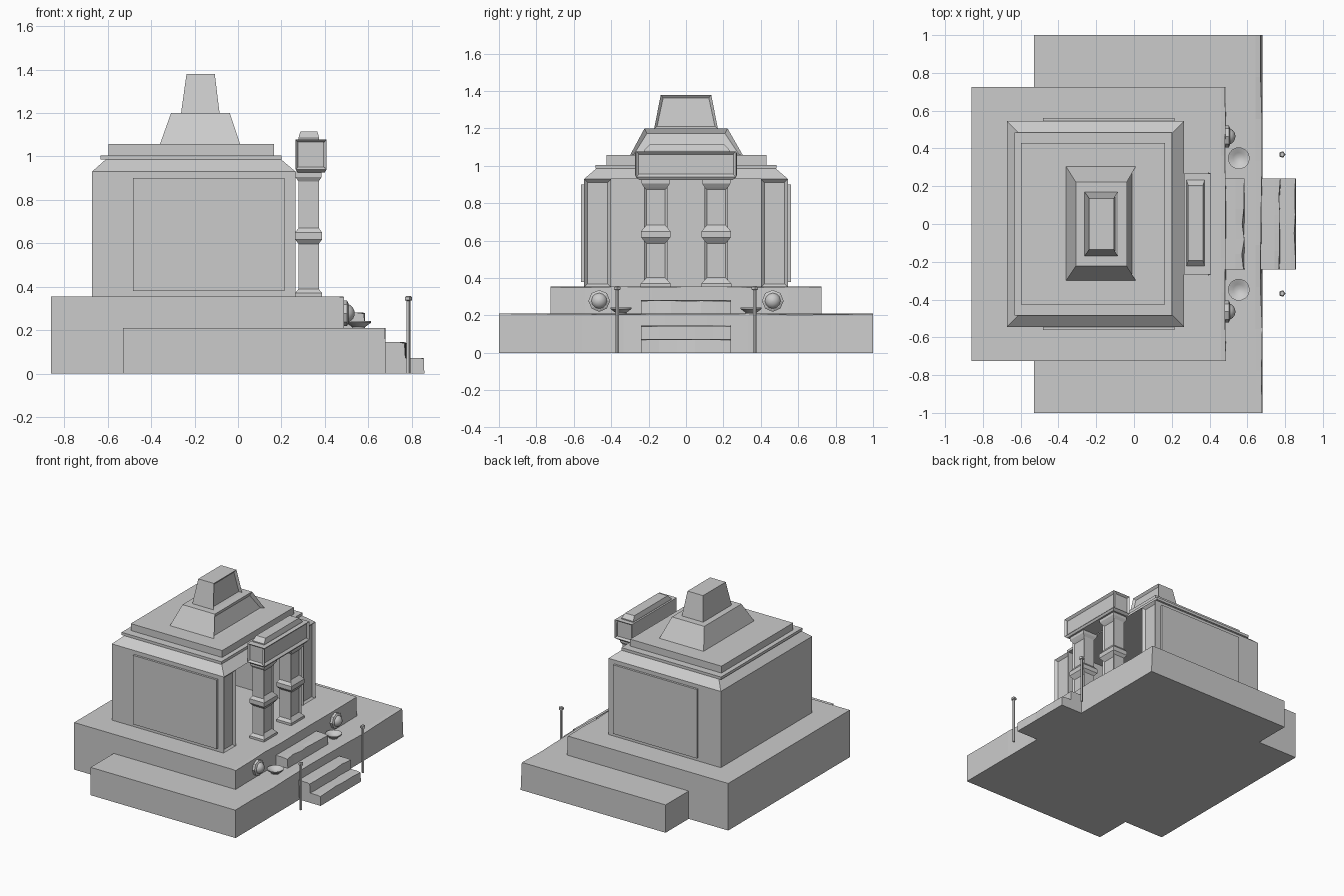
import bpy, bmesh, math, random
from mathutils import Matrix, Vector

if "Cube" in bpy.data.objects:
    bpy.data.objects.remove(bpy.data.objects["Cube"])

random.seed(4)


def finish(bm, name, smooth=False):
    bmesh.ops.recalc_face_normals(bm, faces=bm.faces[:])
    me = bpy.data.meshes.new(name)
    bm.to_mesh(me)
    bm.free()
    ob = bpy.data.objects.new(name, me)
    bpy.context.collection.objects.link(ob)
    if smooth:
        bpy.context.view_layer.objects.active = ob
        ob.select_set(True)
        bpy.ops.object.shade_smooth_by_angle(angle=math.radians(35))
        ob.select_set(False)
    return ob


def recess(bm, direction, thickness, depth, min_height=0.0):
    """Inset and push in every face that looks along direction."""
    bmesh.ops.recalc_face_normals(bm, faces=bm.faces[:])
    bm.normal_update()
    d = Vector(direction)
    for f in [f for f in bm.faces if f.normal.dot(d) > 0.6]:
        zs = [v.co.z for v in f.verts]
        if max(zs) - min(zs) > min_height:
            bmesh.ops.inset_individual(bm, faces=[f], thickness=thickness, depth=0)
            n = f.normal.copy()
            for v in f.verts:
                v.co -= n * depth


def stack(levels):
    """Loft of rectangles: each level is (x0, x1, y0, y1, z)."""
    bm = bmesh.new()
    rings = [[bm.verts.new(p) for p in ((a, c, z), (b, c, z), (b, d, z), (a, d, z))]
             for a, b, c, d, z in levels]
    for r, s in zip(rings, rings[1:]):
        for i in range(4):
            j = (i + 1) % 4
            bm.faces.new((r[i], r[j], s[j], s[i]))
    bm.faces.new(rings[0][::-1])
    bm.faces.new(rings[-1])
    return bm


def worn_block(name, x0, x1, y0, y1, z0, z1, wear, cuts):
    """Box whose upper edge on the +x side is chipped and uneven."""
    bm = bmesh.new()
    rows = []
    for i in range(cuts + 1):
        y = y0 + (y1 - y0) * i / cuts
        dx, dz = random.uniform(0, wear), random.uniform(0, wear * 0.6)
        pts = ((x0, z0), (x1, z0), (x1 - dx, z1 - dz), (x1 - 3 * wear, z1), (x0, z1))
        rows.append([bm.verts.new((x, y, z)) for x, z in pts])
    for r, s in zip(rows, rows[1:]):
        for i in range(5):
            j = (i + 1) % 5
            bm.faces.new((r[i], r[j], s[j], s[i]))
    bm.faces.new(rows[0])
    bm.faces.new(rows[-1][::-1])
    return finish(bm, name)


def lathe(name, profile, sides, location, axis="Z", smooth=False):
    """Turned part from (radius, height) points."""
    bm = bmesh.new()
    rings = [[bm.verts.new((r * math.cos(2 * math.pi * i / sides),
                            r * math.sin(2 * math.pi * i / sides), z))
              for i in range(sides)] for r, z in profile]
    for a, b in zip(rings, rings[1:]):
        for i in range(sides):
            j = (i + 1) % sides
            bm.faces.new((a[i], a[j], b[j], b[i]))
    bm.faces.new(rings[0][::-1])
    bm.faces.new(rings[-1])
    if axis == "X":
        bm.transform(Matrix.Rotation(math.pi / 2, 4, "Y"))
    bm.transform(Matrix.Translation(location))
    return finish(bm, name, smooth)


# Stone platforms and entrance steps
worn_block("lower_platform", -0.53, 0.68, -1, 1, 0, 0.21, 0.012, 9)
worn_block("upper_platform", -0.86, 0.49, -0.725, 0.725, 0, 0.355, 0.01, 8)
worn_block("middle_step", 0.66, 0.775, -0.24, 0.24, 0, 0.145, 0.01, 5)
worn_block("bottom_step", 0.66, 0.858, -0.24, 0.24, 0, 0.073, 0.01, 5)
worn_block("top_step", 0.47, 0.585, -0.24, 0.24, 0.2, 0.282, 0.016, 6)

# Hollow chamber, open to +x, with framed wall ends
plan = [(-0.672, -0.545), (0.265, -0.545), (0.265, -0.4), (-0.53, -0.4),
        (-0.53, 0.4), (0.265, 0.4), (0.265, 0.545), (-0.672, 0.545)]
bm = bmesh.new()
base = bm.faces.new([bm.verts.new((x, y, 0.35)) for x, y in plan])
ext = bmesh.ops.extrude_face_region(bm, geom=[base])
bmesh.ops.translate(bm, vec=(0, 0, 0.58),
                    verts=[g for g in ext["geom"] if isinstance(g, bmesh.types.BMVert)])
bmesh.ops.recalc_face_normals(bm, faces=bm.faces[:])
bm.normal_update()
ends = [f for f in bm.faces if f.normal.x > 0.9 and f.calc_center_median().x > 0.2]
for f in ends:
    bmesh.ops.inset_individual(bm, faces=[f], thickness=0.026, depth=0)
    for v in f.verts:
        v.co.x -= 0.018
finish(bm, "chamber_walls")

# Raised side wall panels
for s, tag in ((-1, "left"), (1, "right")):
    bm = stack([(-0.483, 0.215, -0.02, 0.02, 0.38), (-0.483, 0.215, -0.02, 0.02, 0.9)])
    bm.transform(Matrix.Translation((0, s * 0.541, 0)))
    finish(bm, f"wall_panel_{tag}")

# Roof slabs
finish(stack([(-0.672, 0.265, -0.545, 0.545, 0.93), (-0.61, 0.2, -0.48, 0.48, 0.985)]),
       "roof_chamfer")
finish(stack([(-0.632, 0.2, -0.485, 0.485, 0.985), (-0.632, 0.2, -0.485, 0.485, 1.005)]),
       "roof_slab")
finish(stack([(-0.597, 0.165, -0.425, 0.43, 1.0), (-0.597, 0.165, -0.425, 0.43, 1.057)]),
       "roof_upper_slab")

# Tapered roof tiers with sunken +x panels
bm = stack([(-0.36, 0.01, -0.3, 0.305, 1.055), (-0.308, -0.038, -0.222, 0.222, 1.2)])
recess(bm, (1, 0, 0), 0.026, 0.018)
finish(bm, "roof_tier")
bm = stack([(-0.262, -0.085, -0.17, 0.17, 1.2), (-0.237, -0.107, -0.135, 0.135, 1.38)])
recess(bm, (1, 0, 0), 0.02, 0.015)
finish(bm, "roof_tip")

# Portico columns: (half depth, half width, height)
col = [(0.061, 0.08, 0.35), (0.061, 0.08, 0.372), (0.047, 0.062, 0.39), (0.047, 0.062, 0.598),
       (0.062, 0.078, 0.618), (0.062, 0.078, 0.65), (0.047, 0.062, 0.67), (0.047, 0.062, 0.885),
       (0.06, 0.075, 0.905), (0.06, 0.075, 0.93)]
for s, tag in ((-1, "left"), (1, "right")):
    y = s * 0.162
    bm = stack([(0.325 - a, 0.325 + a, y - b, y + b, z) for a, b, z in col])
    recess(bm, (1, 0, 0), 0.018, 0.01, 0.1)
    finish(bm, f"portico_column_{tag}")

# Lintel with framed faces, and its crown
bm = stack([(0.275, 0.398, -0.25, 0.25, 0.925), (0.265, 0.408, -0.268, 0.268, 0.94),
            (0.265, 0.408, -0.268, 0.268, 1.077)])
for d in ((1, 0, 0), (0, 1, 0), (0, -1, 0)):
    recess(bm, d, 0.016 if d[0] == 0 else 0.022, 0.015, 0.1)
finish(bm, "portico_lintel")
finish(stack([(0.278, 0.374, -0.222, 0.232, 1.07), (0.278, 0.374, -0.222, 0.232, 1.085),
              (0.287, 0.365, -0.192, 0.205, 1.115)]), "lintel_crown")

# Ornaments, bowls and poles on both sides of the steps
ball = [(0.045 * math.cos(t), 0.045 * math.sin(t))
        for t in (math.pi / 2 * (i / 6) * 0.97 for i in range(7))]
for s, tag in ((-1, "left"), (1, "right")):
    lathe(f"wall_ring_{tag}", [(0.058, -0.02), (0.058, 0.012), (0.046, 0.018)], 8,
          (0.49, s * 0.464, 0.278), "X")
    lathe(f"wall_ball_{tag}", ball, 12, (0.492, s * 0.464, 0.278), "X", True)
    lathe(f"bowl_{tag}", [(0.03, 0.205), (0.03, 0.215), (0.058, 0.235), (0.058, 0.242),
                          (0.05, 0.24), (0.03, 0.224), (0.005, 0.219)], 14,
          (0.555, s * 0.348, 0), "Z", True)
    lathe(f"pole_{tag}", [(0.009, 0), (0.009, 0.335), (0.018, 0.338), (0.018, 0.352),
                          (0.012, 0.357)], 5, (0.784, s * 0.368, 0))
